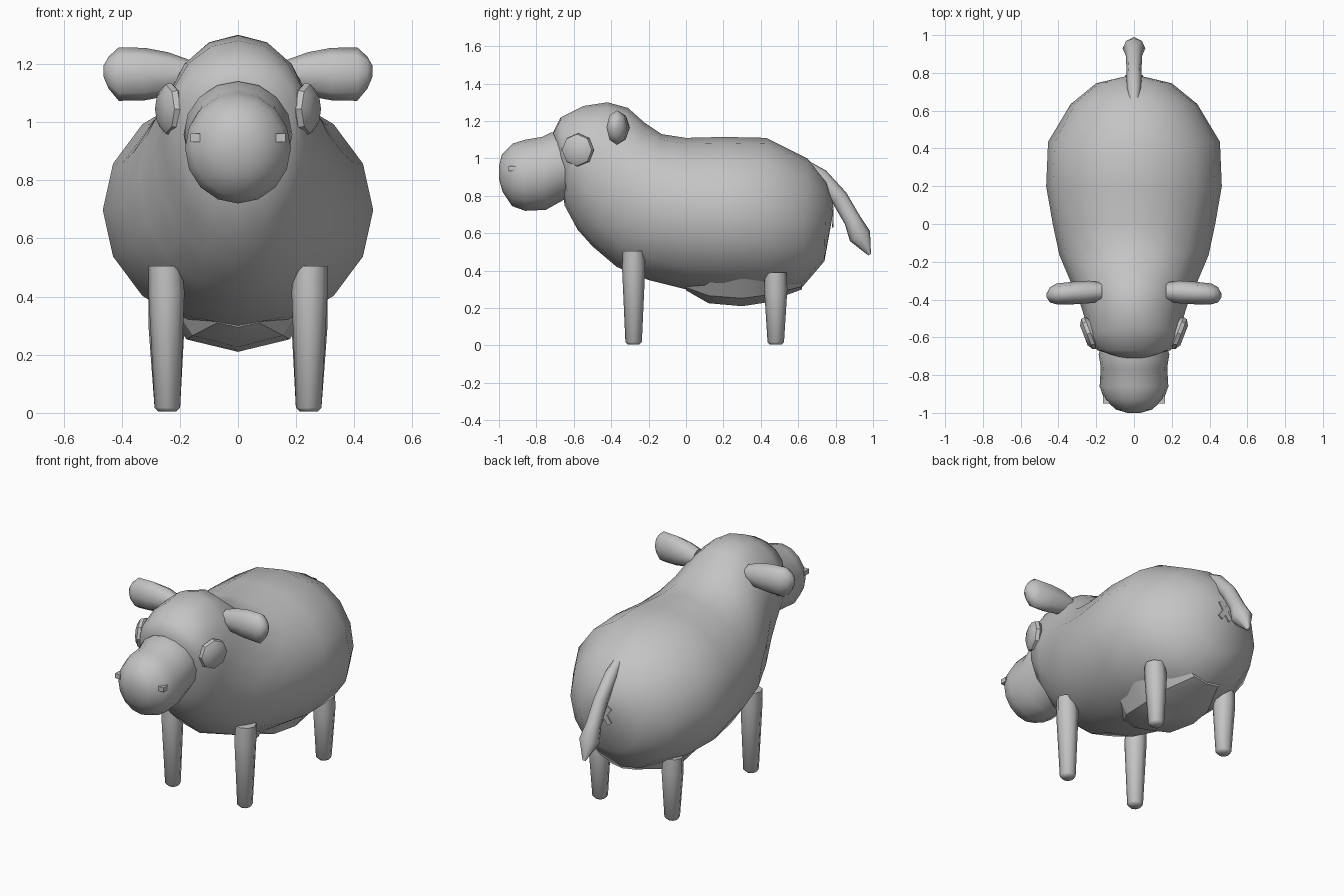
import bpy, bmesh, math
from mathutils import Vector

cube = bpy.data.objects.get("Cube")
if cube:
    bpy.data.objects.remove(cube, do_unlink=True)

grey = bpy.data.materials.new("plain grey")
grey.use_nodes = True
grey.diffuse_color = (0.55, 0.55, 0.55, 1)
grey.node_tree.nodes["Principled BSDF"].inputs["Base Color"].default_value = (0.55, 0.55, 0.55, 1)


def loft(name, rings, sides, angle=50, mirror=False):
    """Skin elliptical rings, each given as centre, half-axis u, half-axis v."""
    bm = bmesh.new()
    loops = []
    for c, u, v in rings:
        c, u, v = Vector(c), Vector(u), Vector(v)
        loop = []
        for i in range(sides):
            a = math.tau * i / sides
            loop.append(bm.verts.new(c + u * math.cos(a) + v * math.sin(a)))
        loops.append(loop)
    for a, b in zip(loops, loops[1:]):
        for i in range(sides):
            j = (i + 1) % sides
            bm.faces.new((a[i], a[j], b[j], b[i]))
    bm.faces.new(loops[0])
    bm.faces.new(loops[-1])
    if mirror:
        geo = bmesh.ops.duplicate(bm, geom=bm.verts[:] + bm.edges[:] + bm.faces[:])["geom"]
        for v in geo:
            if isinstance(v, bmesh.types.BMVert):
                v.co.x = -v.co.x
    bmesh.ops.recalc_face_normals(bm, faces=bm.faces[:])
    me = bpy.data.meshes.new(name)
    bm.to_mesh(me)
    bm.free()
    me.materials.append(grey)
    ob = bpy.data.objects.new(name, me)
    bpy.context.collection.objects.link(ob)
    bpy.ops.object.select_all(action='DESELECT')
    ob.select_set(True)
    bpy.context.view_layer.objects.active = ob
    bpy.ops.object.shade_smooth_by_angle(angle=math.radians(angle))
    return ob


def side_rings(profile):
    """Rings from side-view rows: top y, top z, bottom y, bottom z, half width."""
    return [((0, (ty + by) / 2, (tz + bz) / 2),
             (0, (ty - by) / 2, (tz - bz) / 2), (w, 0, 0))
            for ty, tz, by, bz, w in profile]


# Body, neck and head in one skin
loft("body", side_rings([
    (.785, .76, .785, .70, .03),
    (.75, .88, .74, .45, .20),
    (.65, 1.0, .62, .31, .335),
    (.43, 1.11, .44, .28, .455),
    (.20, 1.115, .20, .28, .465),
    (0, 1.11, 0, .30, .43),
    (-.13, 1.13, -.20, .35, .395),
    (-.22, 1.19, -.37, .42, .34),
    (-.31, 1.27, -.50, .53, .29),
    (-.42, 1.30, -.58, .62, .26),
    (-.55, 1.28, -.65, .75, .24),
    (-.67, 1.22, -.665, .92, .195),
    (-.71, 1.14, -.68, 1.0, .10),
]), 16, 70)

# Muzzle
loft("muzzle", side_rings([
    (-1.0, .96, -1.0, .89, .035),
    (-.985, 1.02, -.98, .82, .095),
    (-.925, 1.08, -.93, .745, .158),
    (-.86, 1.10, -.86, .72, .182),
    (-.77, 1.115, -.75, .725, .176),
    (-.72, 1.14, -.66, .775, .187),
    (-.60, 1.12, -.60, .80, .16),
]), 16)

# Udder under the belly
loft("udder", side_rings([
    (0, .40, 0, .295, .10),
    (.13, .50, .12, .226, .22),
    (.30, .50, .30, .21, .25),
    (.43, .50, .43, .23, .24),
    (.62, .40, .62, .30, .12),
]), 8, 25)

# Ears, lofted outwards along x
loft("ears", [((x, y, z), (0, 0, h), (0, d, 0)) for x, y, z, h, d in [
    (.17, -.36, 1.16, .055, .05),
    (.24, -.36, 1.165, .075, .06),
    (.32, -.365, 1.165, .09, .06),
    (.41, -.37, 1.165, .092, .055),
    (.445, -.375, 1.17, .055, .04),
    (.462, -.378, 1.175, .02, .012),
]], 8, 60, mirror=True)

# Eyes: bevelled octagonal domes facing outwards and forwards
out = Vector((.93, -.36, 0)).normalized()
across = Vector((0, 0, 1)).cross(out)
eye = Vector((.235, -.578, 1.045))
loft("eyes", [(eye + out * d, (0, 0, r), across * r) for d, r in [
    (-.04, .06), (-.005, .09), (.015, .085), (.033, .055)]], 8, 40, mirror=True)

# Nostrils: small blocks
loft("nostrils", [((.147, y, .946), (.017, 0, .014), (.017, 0, -.014))
                  for y in (-.95, -.91)], 4, 30, mirror=True)

# Legs: straight, tapering to a rounded foot
for name, y, top in (("front_legs", -.28, .505), ("rear_legs", .48, .39)):
    loft(name, [((x, y, z), (r, 0, 0), (0, r, 0)) for x, z, r in [
        (.243, .004, .030), (.243, .018, .044),
        (.246, top - .09, .062), (.25, top, .058)]], 8, 50, mirror=True)

# Tail with a flared tuft
path = [(.63, .985, .015, .025), (.72, .905, .042, .038), (.82, .79, .046, .04),
        (.89, .67, .046, .043), (.93, .585, .06, .06), (.982, .485, .008, .01)]
rings = []
for i, (y, z, t, w) in enumerate(path):
    a, b = path[max(i - 1, 0)], path[min(i + 1, len(path) - 1)]
    d = Vector((0, b[0] - a[0], b[1] - a[1])).normalized()
    rings.append(((0, y, z), (0, -d.z * t, d.y * t), (w, 0, 0)))
loft("tail", rings, 8, 50)

# Small crossed mark below the tail
for k, s in enumerate((1, -1)):
    u, v = Vector((.035, 0, .05 * s)), Vector((-.012 * s, 0, .009))
    loft("rump_mark_%d" % (k + 1), [((0, y, .69), u + v, u - v)
         for y in (.781, .789)], 4, 30)
